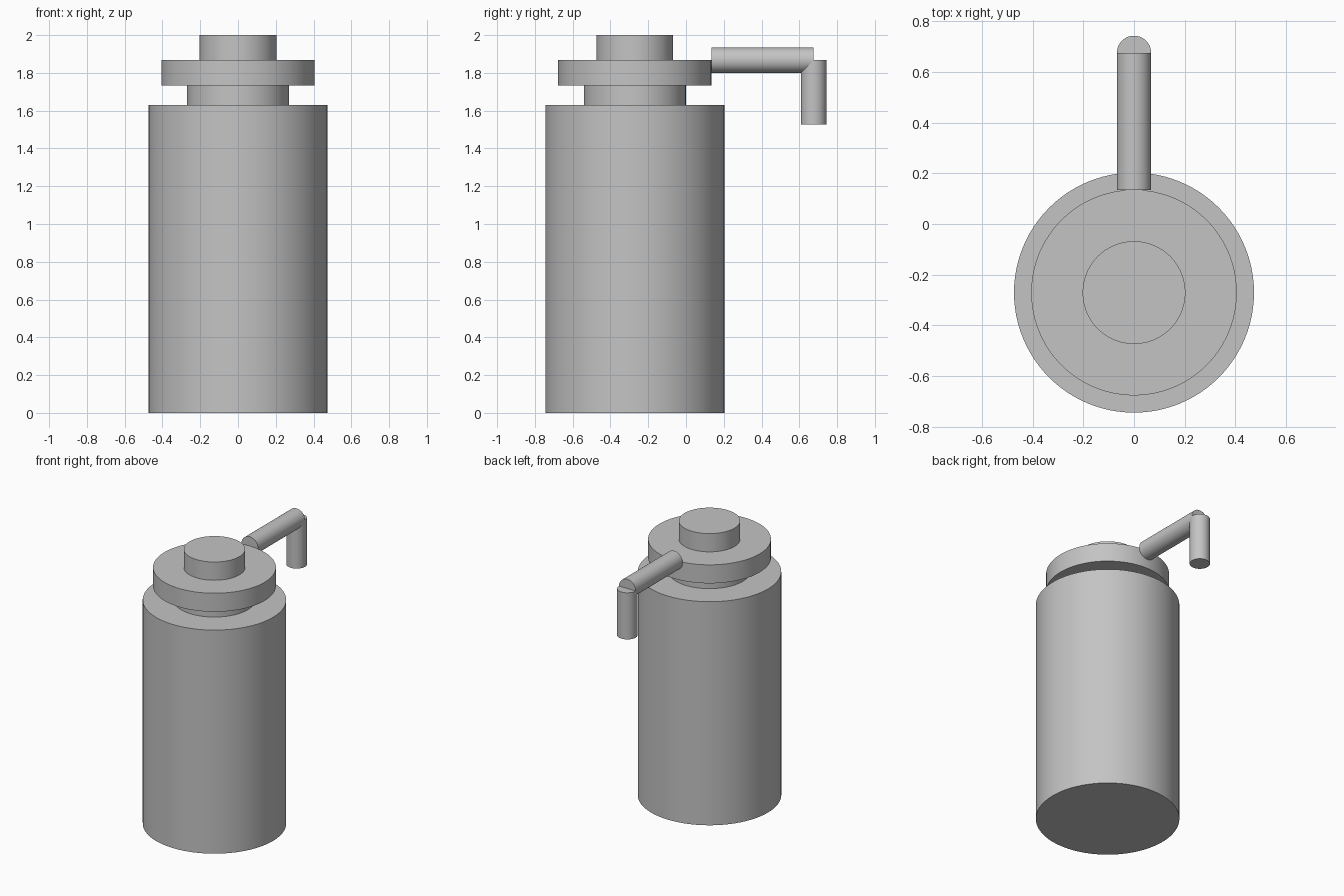
import bpy
import math

cube = bpy.data.objects.get("Cube")
if cube:
    bpy.data.objects.remove(cube, do_unlink=True)

# Single grey material
grey = bpy.data.materials.new("plain grey")
grey.use_nodes = True
colour = (0.55, 0.55, 0.55, 1)
grey.diffuse_color = colour
grey.node_tree.nodes["Principled BSDF"].inputs["Base Color"].default_value = colour

AXIS_Y = -0.271      # centre line of the bottle
TUBE_RADIUS = 0.0675
SPOUT_Z = 1.867
NOZZLE_Y = 0.676


def cylinder(name, radius, length, centre, tilt=0.0):
    bpy.ops.mesh.primitive_cylinder_add(
        vertices=96, radius=radius, depth=length,
        location=centre, rotation=(tilt, 0, 0))
    part = bpy.context.object
    part.name = name
    part.data.materials.append(grey)
    bpy.ops.object.shade_smooth_by_angle(angle=math.radians(30))
    return part


# Stacked bottle parts: name, radius, bottom, top
for name, radius, low, high in (
    ("bottle_body", 0.474, 0, 1.63),
    ("bottle_neck", 0.27, 1.63, 1.732),
    ("pump_collar", 0.406, 1.732, 1.867),
    ("pump_button", 0.203, 1.867, 2),
):
    cylinder(name, radius, high - low, (0, AXIS_Y, (low + high) / 2))

# Horizontal spout starting at the collar's rear edge
spout_start = AXIS_Y + 0.406
cylinder("spout", TUBE_RADIUS, NOZZLE_Y - spout_start,
         (0, (spout_start + NOZZLE_Y) / 2, SPOUT_Z), math.pi / 2)

# Nozzle hanging down from the spout's end
nozzle_bottom = 1.527
cylinder("nozzle", TUBE_RADIUS, SPOUT_Z - nozzle_bottom,
         (0, NOZZLE_Y, (SPOUT_Z + nozzle_bottom) / 2))
